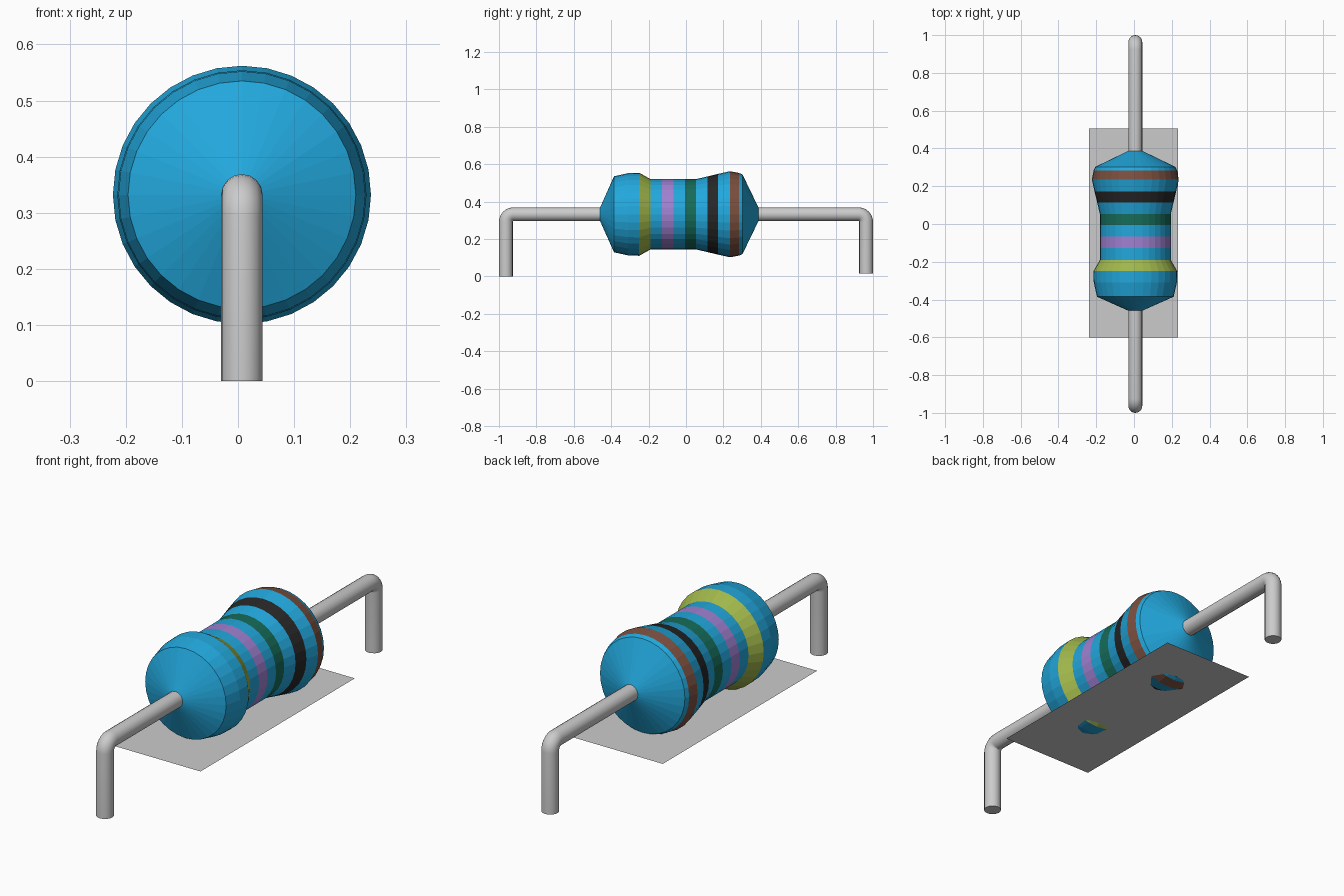
import bpy, bmesh, math
from math import sin, cos, pi

if "Cube" in bpy.data.objects:
    bpy.data.objects.remove(bpy.data.objects["Cube"])

CX, CZ = 0.007, 0.332      # resistor axis
WIRE = 0.037
SIDES = 32


def material(name, rgb):
    m = bpy.data.materials.new(name)
    m.diffuse_color = (*rgb, 1)
    m.use_nodes = True
    m.node_tree.nodes["Principled BSDF"].inputs["Base Color"].default_value = m.diffuse_color
    return m


def mesh_object(name, bm):
    mesh = bpy.data.meshes.new(name)
    bm.to_mesh(mesh)
    bm.free()
    ob = bpy.data.objects.new(name, mesh)
    bpy.context.collection.objects.link(ob)
    return ob


mats = [
    material("blue", (0.016, 0.39, 0.72)),
    material("yellow", (0.35, 0.47, 0.07)),
    material("violet", (0.35, 0.22, 0.64)),
    material("green", (0.008, 0.15, 0.10)),
    material("black", (0.02, 0.02, 0.02)),
    material("brown", (0.20, 0.08, 0.05)),
]

# Body: lathe profile (y, radius, material of the ring that follows)
profile = [
    (-0.459, WIRE, 0), (-0.385, 0.203, 0), (-0.31, 0.220, 0),
    (-0.250, 0.222, 1), (-0.190, 0.188, 0),
    (-0.128, 0.188, 2), (-0.067, 0.188, 0),
    (-0.006, 0.188, 3), (0.053, 0.188, 0),
    (0.114, 0.202, 4), (0.172, 0.216, 0),
    (0.235, 0.230, 5), (0.283, 0.221, 0),
    (0.302, 0.213, 0), (0.387, WIRE, 0),
]
bm = bmesh.new()
rings = []
for y, r, _ in profile:
    rings.append([bm.verts.new((CX + r * cos(2 * pi * i / SIDES), y,
                                CZ + r * sin(2 * pi * i / SIDES)))
                  for i in range(SIDES)])
for k in range(len(rings) - 1):
    a, b = rings[k], rings[k + 1]
    for i in range(SIDES):
        j = (i + 1) % SIDES
        bm.faces.new((a[i], b[i], b[j], a[j])).material_index = profile[k][2]
bm.faces.new(rings[0])
bm.faces.new(rings[-1])
bmesh.ops.recalc_face_normals(bm, faces=bm.faces)
body = mesh_object("banded_body", bm)
for m in mats:
    body.data.materials.append(m)


# Leads: round wire bent down with a tight fillet
def lead(name, side, inner, foot):
    y_leg, bend = 1 - WIRE, 0.04
    pts = [(0, inner, CZ)]
    for i in range(7):
        t = pi / 2 * i / 6
        pts.append((0, y_leg - bend + bend * sin(t), CZ - bend + bend * cos(t)))
    pts.append((0, y_leg, foot))
    cu = bpy.data.curves.new(name, 'CURVE')
    cu.dimensions = '3D'
    cu.bevel_depth = WIRE
    cu.bevel_resolution = 6
    cu.use_fill_caps = True
    sp = cu.splines.new('POLY')
    sp.points.add(len(pts) - 1)
    for p, (x, y, z) in zip(sp.points, pts):
        p.co = (CX + x, side * y, z, 1)
    ob = bpy.data.objects.new(name, cu)
    bpy.context.collection.objects.link(ob)
    bpy.ops.object.select_all(action='DESELECT')
    ob.select_set(True)
    bpy.context.view_layer.objects.active = ob
    bpy.ops.object.convert(target='MESH')
    bpy.ops.object.shade_smooth_by_angle(angle=math.radians(40))


lead("front_lead", -1, 0.44, 0.0)
lead("back_lead", 1, 0.37, 0.016)

# Flat base sheet that the body bulges dip through
bm = bmesh.new()
bm.faces.new([bm.verts.new((x, y, 0.12)) for x, y in
              ((-0.238, -0.60), (0.232, -0.60), (0.232, 0.506), (-0.238, 0.506))])
mesh_object("base_sheet", bm)
